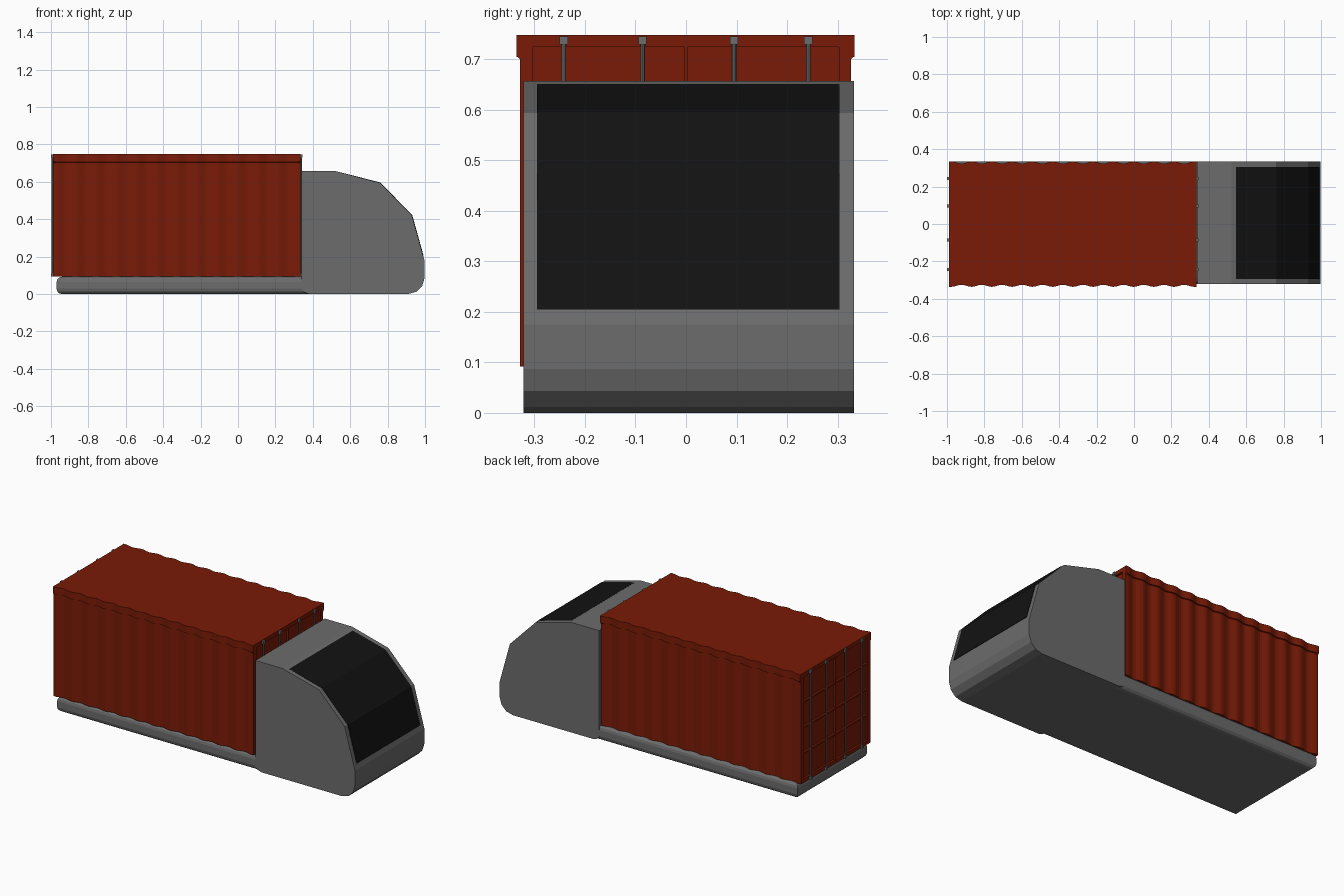
import bpy, bmesh
from math import cos, pi

if "Cube" in bpy.data.objects:
    bpy.data.objects.remove(bpy.data.objects["Cube"])


def material(name, rgb):
    m = bpy.data.materials.new(name)
    m.diffuse_color = (*rgb, 1)
    m.use_nodes = True
    m.node_tree.nodes["Principled BSDF"].inputs["Base Color"].default_value = m.diffuse_color
    return m


RED = material("container_red", (0.194, 0.011, 0.002))
DARK = material("window_dark", (0.006, 0.006, 0.006))
GREY = material("body_grey", (0.15, 0.15, 0.15))


def finish(bm, name, mat):
    bmesh.ops.recalc_face_normals(bm, faces=bm.faces)
    me = bpy.data.meshes.new(name)
    bm.to_mesh(me)
    bm.free()
    me.materials.append(mat)
    ob = bpy.data.objects.new(name, me)
    bpy.context.collection.objects.link(ob)
    return ob


def loft(name, rings, mat):
    """Closed solid through rings of equal point count."""
    bm = bmesh.new()
    vs = [[bm.verts.new(p) for p in r] for r in rings]
    n = len(vs[0])
    for a, b in zip(vs, vs[1:]):
        for i in range(n):
            j = (i + 1) % n
            bm.faces.new((a[i], a[j], b[j], b[i]))
    bm.faces.new(vs[0])
    bm.faces.new(vs[-1])
    return finish(bm, name, mat)


def side_prism(name, profile, y0, y1, mat):
    return loft(name, [[(x, y, z) for x, z in profile] for y in (y0, y1)], mat)


def box(name, x, y, z, mat):
    return side_prism(name, [(x[0], z[0]), (x[1], z[0]), (x[1], z[1]), (x[0], z[1])], *y, mat)


# Cab
Y0, Y1 = -0.322, 0.333
side_prism("cab", [(0.34, 0.657), (0.52, 0.657), (0.76, 0.594), (0.93, 0.42),
                   (0.998, 0.175), (0.998, 0.087), (0.985, 0.043), (0.955, 0.012),
                   (0.91, 0), (0.38, 0), (0.355, 0.008), (0.34, 0.025)], Y0, Y1, GREY)

# Windscreen wrapped over the cab nose
outer = [(0.545, 0.651), (0.761, 0.596), (0.932, 0.421), (0.992, 0.205)]
inner = [(x + (0.6 - x) * 0.03, z + (0.2 - z) * 0.03) for x, z in reversed(outer)]
side_prism("windscreen", outer + inner, -0.295, 0.304, DARK)

# Chassis bed, long edges and rear edges rounded, upright edges sharp
bed = box("chassis", (-0.97, 0.38), (Y0, Y1), (0, 0.092), GREY)
bm = bmesh.new()
bm.from_mesh(bed.data)
edges = [e for e in bm.edges
         if abs(e.verts[0].co.z - e.verts[1].co.z) < 0.01
         and (e.verts[0].co.x + e.verts[1].co.x) / 2 < 0.3]
bmesh.ops.bevel(bm, geom=edges, offset=0.028, segments=3, profile=0.5, affect='EDGES')
bm.to_mesh(bed.data)
bm.free()

# Corrugated container: wavy side walls plus overhanging wavy top rim
XA, XB, WAVES, STEPS = -0.988, 0.334, 12, 8
IN = 0.012


def outline(z, half, amp=0.011):
    n = WAVES * STEPS
    pts = []
    for s in (-1, 1):
        row = []
        for i in range(n + 1):
            t = i / n
            y = half - amp * (1 - cos(2 * pi * WAVES * t)) / 2
            row.append((XA + IN + (XB - XA - 2 * IN) * t, s * y - 0.001, z))
        pts += row if s < 0 else row[::-1]
    return pts


loft("container_walls", [outline(z, 0.328) for z in (0.092, 0.72)], RED)
loft("container_rim", [outline(z, h) for z, h in
                       ((0.703, 0.327), (0.705, 0.335), (0.748, 0.335))], RED)

# Container ends: door frames, rails and lock bars
for end, xo, d in (("rear", XA, -1), ("front", XB, 1)):
    xs = sorted((xo, xo - d * (IN + 0.003)))
    for i, (a, b) in enumerate(((-0.329, -0.303), (-0.003, 0.003), (0.303, 0.327))):
        box(f"{end}_post_{i}", xs, (a, b), (0.092, 0.726), RED)
    for i, (a, b) in enumerate(((0.092, 0.115), (0.262, 0.272), (0.415, 0.425), (0.568, 0.578))):
        box(f"{end}_rail_{i}", xs, (-0.32, 0.32), (a, b), RED)
    # header with drop corners following the rim lip
    header = [(-0.336, 0.748), (-0.336, 0.708), (-0.328, 0.700), (-0.303, 0.700), (-0.303, 0.724),
              (0.303, 0.724), (0.303, 0.700), (0.327, 0.700), (0.334, 0.708), (0.334, 0.748)]
    loft(f"{end}_header", [[(x, y, z) for y, z in header] for x in xs], RED)
    for i, y in enumerate((-0.242, -0.086, 0.095, 0.242)):
        bpy.ops.mesh.primitive_cylinder_add(vertices=8, radius=0.0045, depth=0.64,
                                            location=(xo + d * 0.004, y, 0.418))
        bar = bpy.context.object
        bar.name = f"{end}_lock_bar_{i}"
        bar.data.materials.append(GREY)
        for k, z in (("top", 0.737), ("bottom", 0.101)):
            box(f"{end}_{k}_bracket_{i}", sorted((xo - d * 0.004, xo + d * 0.011)),
                (y - 0.008, y + 0.008), (z - 0.008, z + 0.008), GREY)
